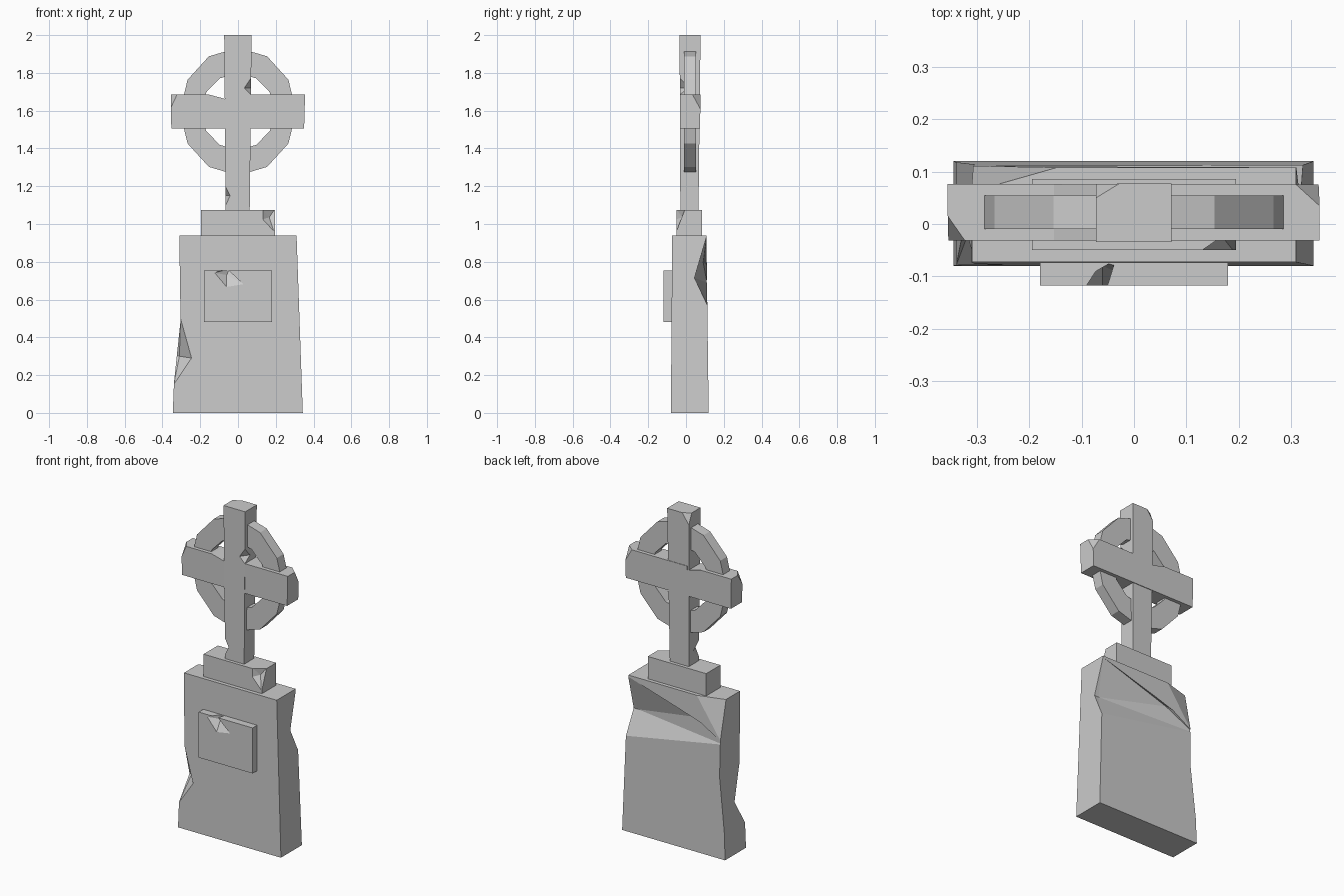
import bpy, bmesh
from math import sin, cos, pi


def make(name, bm):
    bmesh.ops.recalc_face_normals(bm, faces=bm.faces[:])
    me = bpy.data.meshes.new(name)
    bm.to_mesh(me)
    bm.free()
    ob = bpy.data.objects.new(name, me)
    bpy.context.collection.objects.link(ob)
    return ob


def hull(name, points):
    bm = bmesh.new()
    for p in points:
        bm.verts.new(p)
    r = bmesh.ops.convex_hull(bm, input=bm.verts[:])
    loose = [v for v in bm.verts if not v.link_faces]
    bmesh.ops.delete(bm, geom=loose, context='VERTS')
    return make(name, bm)


def block(name, z0, z1, low, high=None):
    """Tapered box; low and high are (x0, x1, y0, y1)."""
    high = high or low
    bm = bmesh.new()
    rings = []
    for z, (x0, x1, y0, y1) in ((z0, low), (z1, high)):
        rings.append([bm.verts.new(p) for p in
                      ((x0, y0, z), (x1, y0, z), (x1, y1, z), (x0, y1, z))])
    a, b = rings
    bm.faces.new(a)
    bm.faces.new(b)
    for i in range(4):
        j = (i + 1) % 4
        bm.faces.new((a[i], a[j], b[j], b[i]))
    return make(name, bm)


def chip(ob, *points):
    """Knock a convex chunk out of a stone."""
    cutter = hull("chip_cutter", points)
    cutter.hide_render = True
    mod = ob.modifiers.new("chip", 'BOOLEAN')
    mod.operation = 'DIFFERENCE'
    mod.solver = 'EXACT'
    mod.object = cutter
    bpy.context.view_layer.objects.active = ob
    bpy.ops.object.modifier_apply(modifier=mod.name)
    bpy.data.objects.remove(cutter)


# Tapered base slab
base = block("base_slab", 0, 0.94, (-.345, .343, -.08, .12), (-.31, .31, -.073, .108))
# worn left side
chip(base, *[(x, y, z) for y in (-.3, .3)
             for x, z in ((-.311, .95), (-.304, .49), (-.339, .16), (-.5, .95), (-.5, .16))])
# left front dent
chip(base, (-.304, -.0765, .50), (-.34, -.0795, .15), (-.245, -.079, .29), (-.31, .0, .30),
     (-.36, -.14, .5), (-.36, -.14, .15), (-.25, -.14, .29), (-.4, .0, .3))
# wide dent across the back, deepest on the right edge
chip(base, (.31, .108, .93), (.329, .113, .57), (.29, .045, .715), (-.33, .1115, .69),
     (-.15, .09, .80), (.42, .2, .93), (.42, .2, .57), (-.33, .2, .69), (.42, .045, .715))
# back left top corner
chip(base, (-.14, .109, .945), (-.312, .06, .945), (-.325, .112, .68),
     (-.4, .2, .95), (-.14, .2, .95), (-.4, .06, .95), (-.4, .15, .68))

# Plaque on the front
plaque = block("plaque", .48, .755, (-.18, .18, -.118, -.06))
chip(plaque, (-.125, -.119, .742), (.03, -.119, .68), (-.06, -.119, .665), (-.045, -.075, .762),
     (-.06, -.08, .73), (-.08, -.16, .77), (.0, -.16, .67))

# Plinth step
plinth = block("plinth", .935, 1.075, (-.195, .195, -.05, .086))
chip(plinth, (.13, -.051, 1.08), (.13, -.051, 1.025), (.19, -.051, .96), (.196, -.005, 1.08),
     (.165, -.02, 1.035), (.25, -.1, 1.1), (.25, -.1, .97), (.13, -.1, 1.08), (.25, -.01, 1.08))

# Cross upright
post = block("cross_upright", 1.07, 2.0, (-.065, .062, -.03, .066), (-.073, .072, -.034, .077))
chip(post, (-.07, -.034, 1.21), (-.068, -.034, 1.09), (-.04, -.034, 1.15), (-.068, .03, 1.15),
     (-.12, -.08, 1.2), (-.12, -.08, 1.1))
chip(post, (.073, -.034, 1.78), (.073, -.034, 1.68), (.033, -.034, 1.72), (.072, .02, 1.72),
     (.12, -.08, 1.77), (.12, -.08, 1.69))
chip(post, (-.02, .078, 2.01), (-.074, .045, 2.01), (-.074, .078, 1.93),
     (-.12, .12, 2.02), (-.12, .12, 1.94))

# Cross arm
arm = block("cross_arm", 1.505, 1.685, (-.353, .35, -.031, .075), (-.356, .355, -.032, .076))
chip(arm, (-.357, .02, 1.69), (-.32, -.033, 1.69), (-.357, -.033, 1.61),
     (-.42, -.08, 1.7), (-.42, -.08, 1.62))
chip(arm, (.305, .077, 1.69), (.357, .03, 1.69), (.357, .077, 1.60),
     (.42, .12, 1.7), (.42, .12, 1.62))
# dip beside the upright
chip(arm, *[(x, y, z) for y in (-.1, .12)
            for x, z in ((-.16, 1.687), (-.06, 1.66), (-.06, 1.75), (-.16, 1.75))])

# Twelve-sided ring behind the cross
N, CZ = 12, 1.595
bm = bmesh.new()
loops = []
for y, rx, rz in ((-.01, .308, .338), (.054, .308, .338), (.054, .195, .203), (-.01, .195, .203)):
    loops.append([bm.verts.new((rx * cos(2 * pi * i / N), y, CZ + rz * sin(2 * pi * i / N)))
                  for i in range(N)])
for k in range(4):
    a, b = loops[k], loops[(k + 1) % 4]
    for i in range(N):
        j = (i + 1) % N
        bm.faces.new((a[i], a[j], b[j], b[i]))
make("cross_ring", bm)
